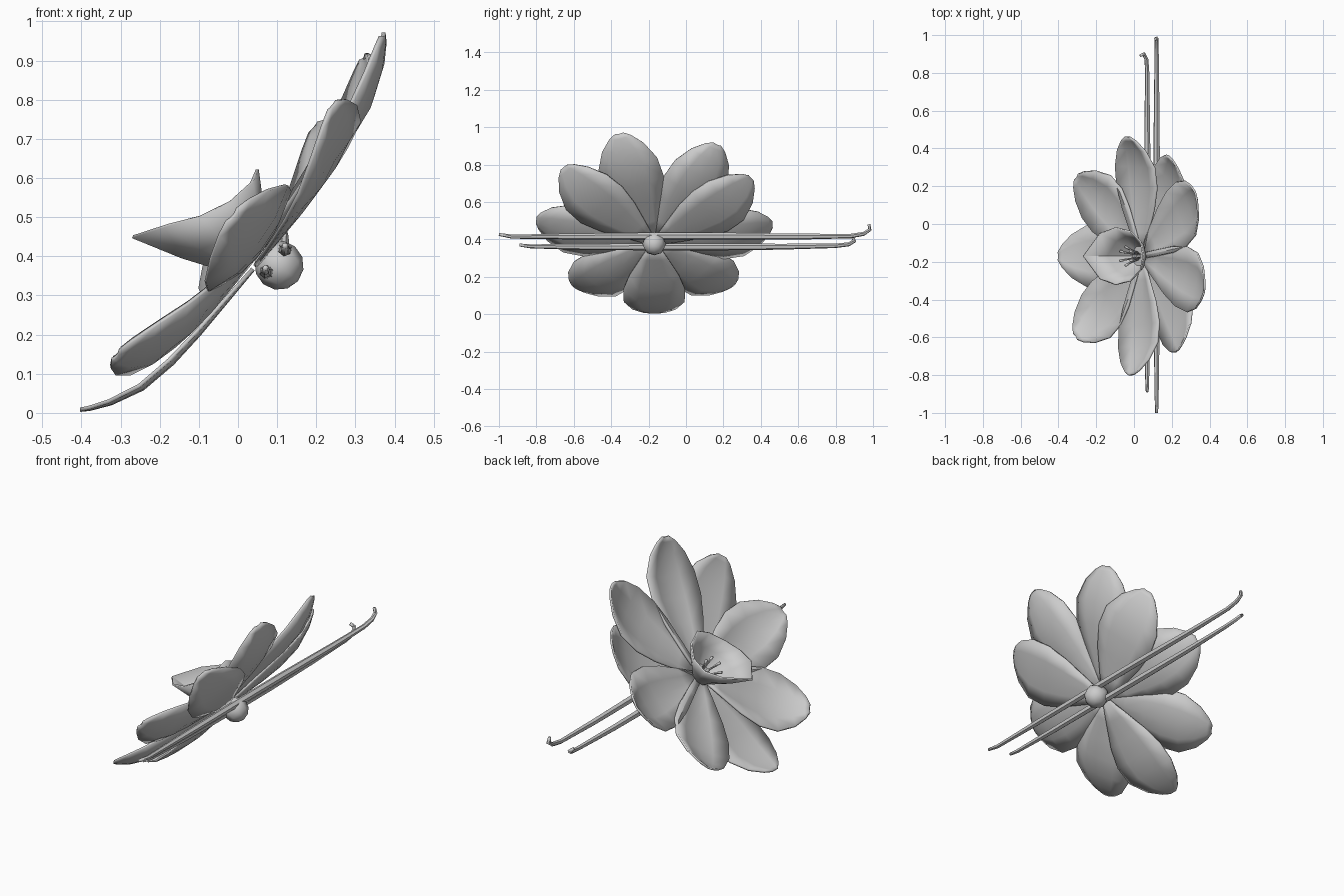
import bpy, bmesh, math
from mathutils import Vector

if "Cube" in bpy.data.objects:
    bpy.data.objects.remove(bpy.data.objects["Cube"])

# Tilted flower frame: u along y, v up the flower face, n out of the face
C = Vector((0.05, -0.17, 0.38))
EU = Vector((0, 1, 0))
EV = Vector((0.64, 0, 0.77))
EN = Vector((-0.77, 0, 0.64))


def W(u, v, n):
    return C + EU * u + EV * v + EN * n


def grid_object(name, rows, closed=False, cap=False, thick=0.01, angle=35):
    """Skin rows of points into a thin shell."""
    bm = bmesh.new()
    vs = [[bm.verts.new(p) for p in r] for r in rows]
    for a, b in zip(vs, vs[1:]):
        m = len(a)
        for i in range(m if closed else m - 1):
            j = (i + 1) % m
            bm.faces.new((a[i], b[i], b[j], a[j]))
    if cap:
        bm.faces.new(vs[0])
    bmesh.ops.recalc_face_normals(bm, faces=bm.faces)
    me = bpy.data.meshes.new(name)
    bm.to_mesh(me)
    bm.free()
    ob = bpy.data.objects.new(name, me)
    bpy.context.collection.objects.link(ob)
    if thick:
        s = ob.modifiers.new("thickness", 'SOLIDIFY')
        s.thickness = thick
        s.offset = 0
    bpy.ops.object.select_all(action='DESELECT')
    ob.select_set(True)
    bpy.context.view_layer.objects.active = ob
    bpy.ops.object.shade_smooth_by_angle(angle=math.radians(angle))
    return ob


# Petal profile: fraction of length, half width, lift of the midrib
PROFILE = [(0.03, 0.025, 0.0), (0.2, 0.075, 0.0), (0.4, 0.132, 0.0), (0.58, 0.165, 0.005),
           (0.75, 0.162, 0.022), (0.89, 0.115, 0.06), (0.97, 0.06, 0.093), (1.0, 0.022, 0.11)]


def petal(name, deg, length, cup, base):
    a = math.radians(deg)
    ca, sa = math.cos(a), math.sin(a)
    rows = []
    for t, w, lift in PROFILE:
        r = t * length
        row = []
        for k in (-1, -0.5, 0, 0.5, 1):
            s = k * w
            n = base + lift + cup * k * k * (w / 0.165)
            row.append(W(r * ca - s * sa, r * sa + s * ca, n))
        rows.append(row)
    grid_object(name, rows)


# Three outer petals at the back, six inner petals in front
for i, (deg, ln) in enumerate([(-90, 0.575), (35, 0.63), (138, 0.65)]):
    petal(f"outer_petal_{i + 1}", deg, ln, 0.012, 0.0)
for i, (deg, ln) in enumerate([(106, 0.68), (60, 0.67), (2, 0.63),
                               (-44, 0.58), (-136, 0.59), (175, 0.63)]):
    petal(f"inner_petal_{i + 1}", deg, ln, 0.035, 0.016)

# Slanted central cup with one long lip
half = [(0.12, -0.07, 0.24), (0.15, 0.0, 0.19), (0.13, 0.08, 0.155), (0.075, 0.15, 0.145)]
rim = ([(0, -0.15, 0.29)] + half + [(0, 0.185, 0.155)]
       + [(-u, v, n) for u, v, n in reversed(half)])
base = []
for i in range(10):
    a = math.radians(-90 + 36 * i)
    base.append((0.055 * math.cos(a), 0.055 * math.sin(a), 0.03))
rows = []
for t in (0, 0.5, 1):
    bulge = 1 + 0.25 * t * (1 - t)
    rows.append([W((b[0] + (r[0] - b[0]) * t) * bulge, (b[1] + (r[1] - b[1]) * t) * bulge,
                   b[2] + (r[2] - b[2]) * t) for b, r in zip(base, rim)])
grid_object("flower_cup", rows, closed=True, cap=True, thick=0.008)


def tube(name, points, radii, sides=6):
    """Tapered tube through points, capped at both ends."""
    pts = [Vector(p) for p in points]
    rows = []
    for i, p in enumerate(pts):
        d = (pts[min(i + 1, len(pts) - 1)] - pts[max(i - 1, 0)]).normalized()
        x = d.cross(EV).normalized()
        y = d.cross(x)
        rows.append([p + (x * math.cos(2 * math.pi * k / sides)
                          + y * math.sin(2 * math.pi * k / sides)) * radii[i]
                     for k in range(sides)])
    ob = grid_object(name, rows, closed=True, thick=0, angle=40)
    bm = bmesh.new()
    bm.from_mesh(ob.data)
    bmesh.ops.holes_fill(bm, edges=[e for e in bm.edges if e.is_boundary])
    bmesh.ops.recalc_face_normals(bm, faces=bm.faces)
    bm.to_mesh(ob.data)
    bm.free()


# Two long hooked pins
R = [0.008, 0.011, 0.016, 0.019, 0.019, 0.016, 0.012, 0.011, 0.011, 0.008]
tube("upper_pin", [(0.12, -1, 0.427), (0.12, -0.93, 0.415), (0.12, -0.6, 0.416),
                   (0.12, -0.17, 0.418), (0.12, 0.2, 0.418), (0.12, 0.6, 0.415),
                   (0.12, 0.88, 0.418), (0.12, 0.95, 0.43), (0.118, 0.983, 0.452),
                   (0.115, 0.978, 0.48)], R)
tube("lower_pin", [(0.07, -0.89, 0.37), (0.07, -0.83, 0.363), (0.07, -0.55, 0.36),
                   (0.072, -0.17, 0.36), (0.072, 0.15, 0.36), (0.07, 0.5, 0.361),
                   (0.07, 0.8, 0.366), (0.066, 0.87, 0.374), (0.052, 0.9, 0.392),
                   (0.034, 0.892, 0.408)], R)

# Stamens inside the cup
for i in range(6):
    a = math.radians(60 * i)
    c, s = math.cos(a), math.sin(a)
    tube(f"stamen_{i + 1}", [W(0.015 * c, 0.015 * s, 0.03), W(0.035 * c, 0.035 * s, 0.09),
                             W(0.05 * c, 0.05 * s, 0.125)], [0.005, 0.005, 0.008], 5)

# Bead at the back joining flower and pins
bpy.ops.mesh.primitive_uv_sphere_add(segments=8, ring_count=6, radius=0.063,
                                     location=(0.105, -0.17, 0.377), rotation=(0, math.radians(-50), 0))
bpy.context.object.name = "back_bead"
bpy.ops.object.shade_smooth_by_angle(angle=math.radians(50))
